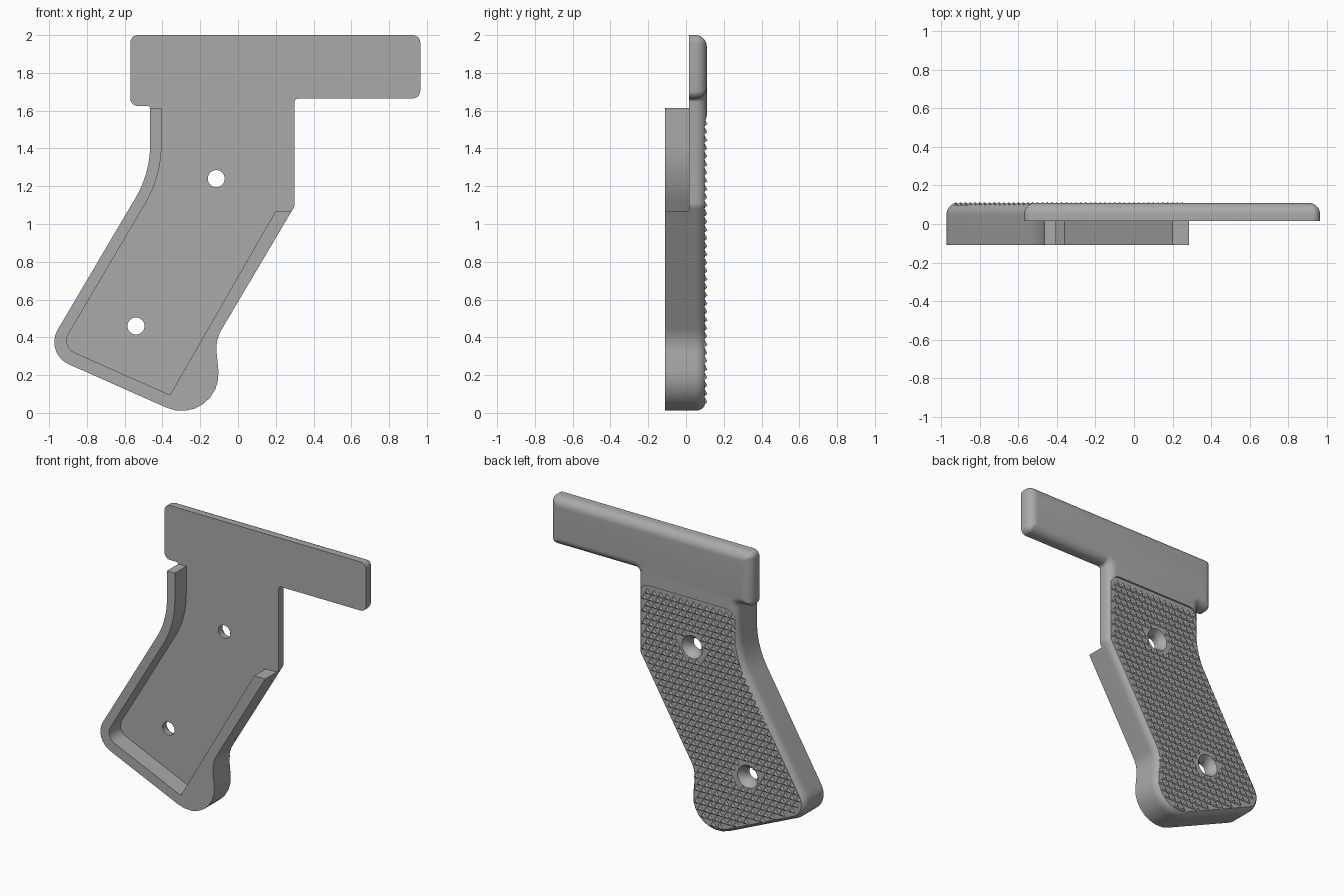
import bpy, bmesh, math
from mathutils import Vector

cube = bpy.data.objects.get("Cube")
if cube:
    bpy.data.objects.remove(cube, do_unlink=True)

grey = bpy.data.materials.new("matte grey")
grey.use_nodes = True
grey.diffuse_color = (0.4, 0.4, 0.4, 1)
grey.node_tree.nodes["Principled BSDF"].inputs["Base Color"].default_value = (0.4, 0.4, 0.4, 1)

SPLIT, BACK, FILLET = 0.015, 0.11, 0.06
HOLES = [(-0.115, 1.24), (-0.54, 0.46)]


def rounded(corners, d=0.0, steps=8):
    """Counter-clockwise corners (x, z, radius), moved inward by d and rounded."""
    loop, n = [], len(corners)
    for i, (x, z, r) in enumerate(corners):
        p = Vector((x, z))
        a = (p - Vector(corners[i - 1][:2])).normalized()
        b = (Vector(corners[(i + 1) % n][:2]) - p).normalized()
        turn = math.atan2(a.x * b.y - a.y * b.x, a.dot(b))
        na, nb = Vector((-a.y, a.x)), Vector((-b.y, b.x))
        p = p + (na + nb) * d / (1 + na.dot(nb))
        if r == 0:
            loop.append(p)
            continue
        side = 1 if turn > 0 else -1
        r = max(r - side * d, 0.004)
        start = p - a * r * math.tan(abs(turn) / 2)
        centre = start + na * side * r
        for k in range(steps + 1):
            t = turn * k / steps
            v = start - centre
            loop.append(centre + Vector((v.x * math.cos(t) - v.y * math.sin(t),
                                         v.x * math.sin(t) + v.y * math.cos(t))))
    return loop


def make(name, bm):
    bmesh.ops.recalc_face_normals(bm, faces=bm.faces)
    me = bpy.data.meshes.new(name)
    bm.to_mesh(me)
    bm.free()
    me.materials.append(grey)
    ob = bpy.data.objects.new(name, me)
    bpy.context.collection.objects.link(ob)
    return ob


def loft(name, layers):
    """Stack matching loops, given as (y, loop), into a closed solid."""
    bm = bmesh.new()
    rings = [[bm.verts.new((p.x, y, p.y)) for p in loop] for y, loop in layers]
    n = len(rings[0])
    for lo, hi in zip(rings, rings[1:]):
        for i in range(n):
            j = (i + 1) % n
            bm.faces.new((lo[i], lo[j], hi[j], hi[i]))
    bm.faces.new(rings[0])
    bm.faces.new(rings[-1])
    return make(name, bm)


def circle(x, z, r, n=40):
    return [Vector((x + r * math.cos(math.tau * k / n), z + r * math.sin(math.tau * k / n)))
            for k in range(n)]


def cut(ob, cutter):
    mod = ob.modifiers.new("cut", "BOOLEAN")
    mod.operation, mod.solver, mod.object = "DIFFERENCE", "EXACT", cutter
    bpy.context.view_layer.objects.active = ob
    bpy.ops.object.modifier_apply(modifier=mod.name)
    bpy.data.objects.remove(cutter, do_unlink=True)


def smooth(ob):
    bpy.ops.object.select_all(action="DESELECT")
    ob.select_set(True)
    bpy.context.view_layer.objects.active = ob
    bpy.ops.object.shade_smooth_by_angle(angle=math.radians(30))


def inside(p, loop):
    hit = False
    for a, b in zip(loop, loop[1:] + loop[:1]):
        if (a.y > p.y) != (b.y > p.y) and p.x < a.x + (b.x - a.x) * (p.y - a.y) / (b.y - a.y):
            hit = not hit
    return hit


# Grip outline shared by the plate, the rim and the textured field
grip = [(-0.465, 1.27, 0.55), (-1.028, 0.316, 0.128), (-0.07, -0.109, 0.195),
        (-0.12, 0.385, 0.2), (0.30, 1.095, 0.06)]
plate_outline = [(0.965, 2.0, 0.04), (-0.57, 2.0, 0.04), (-0.57, 1.625, 0.04),
                 (-0.465, 1.625, 0.015)] + grip + [(0.30, 1.665, 0.02), (0.965, 1.665, 0.04)]

# Plate with a rounded back edge
layers = [(SPLIT, rounded(plate_outline))]
for k in range(9):
    t = math.pi / 2 * k / 8
    layers.append((BACK - FILLET + FILLET * math.sin(t),
                   rounded(plate_outline, FILLET * (1 - math.cos(t)))))
plate = loft("grip_plate", layers)

# Shallow recess for the texture, then countersunk screw holes
FLOOR = 0.098
field = [(-0.465, 1.60, 0.09)] + grip + [(0.30, 1.60, 0.09)]
cut(plate, loft("recess_cutter", [(FLOOR, rounded(field, 0.02)), (0.2, rounded(field, 0.02))]))
for x, z in HOLES:
    cut(plate, loft("hole_cutter", [(-0.1, circle(x, z, 0.045)), (0.2, circle(x, z, 0.045))]))
    cut(plate, loft("countersink_cutter", [(0.055, circle(x, z, 0.045)), (0.065, circle(x, z, 0.05)),
                                           (0.1, circle(x, z, 0.08)), (0.2, circle(x, z, 0.08))]))
smooth(plate)

# Raised rim on the front
rim_outline = [(-0.465, 1.615, 0)] + grip[:4] + [
    (0.285, 1.07, 0), (0.20, 1.07, 0), (-0.36, 0.095, 0),
    (-0.937, 0.351, 0.07), (-0.405, 1.253, 0.61), (-0.405, 1.615, 0)]
rim = rounded(rim_outline)
smooth(loft("front_rim", [(-0.11, rim), (SPLIT, rim)]))

# Textured field of small three-sided points
bm = bmesh.new()
side = 0.05
row = side * math.sqrt(3) / 2
border = rounded(field, 0.035)
for j in range(int(1.62 / row)):
    for i in range(-22, 10):
        c = Vector(((i + 0.5 * (j % 2)) * side, (j + 0.33) * row))
        if not inside(c, border) or any((c - Vector(h)).length < 0.095 for h in HOLES):
            continue
        base = [bm.verts.new((c.x + dx * side, FLOOR - 0.001, c.y + dz * row))
                for dx, dz in ((-0.5, -0.33), (0.5, -0.33), (0, 0.67))]
        tip = bm.verts.new((c.x, BACK + 0.003, c.y))
        bm.faces.new(base)
        for k in range(3):
            bm.faces.new((base[k], base[(k + 1) % 3], tip))
make("grip_texture", bm)
